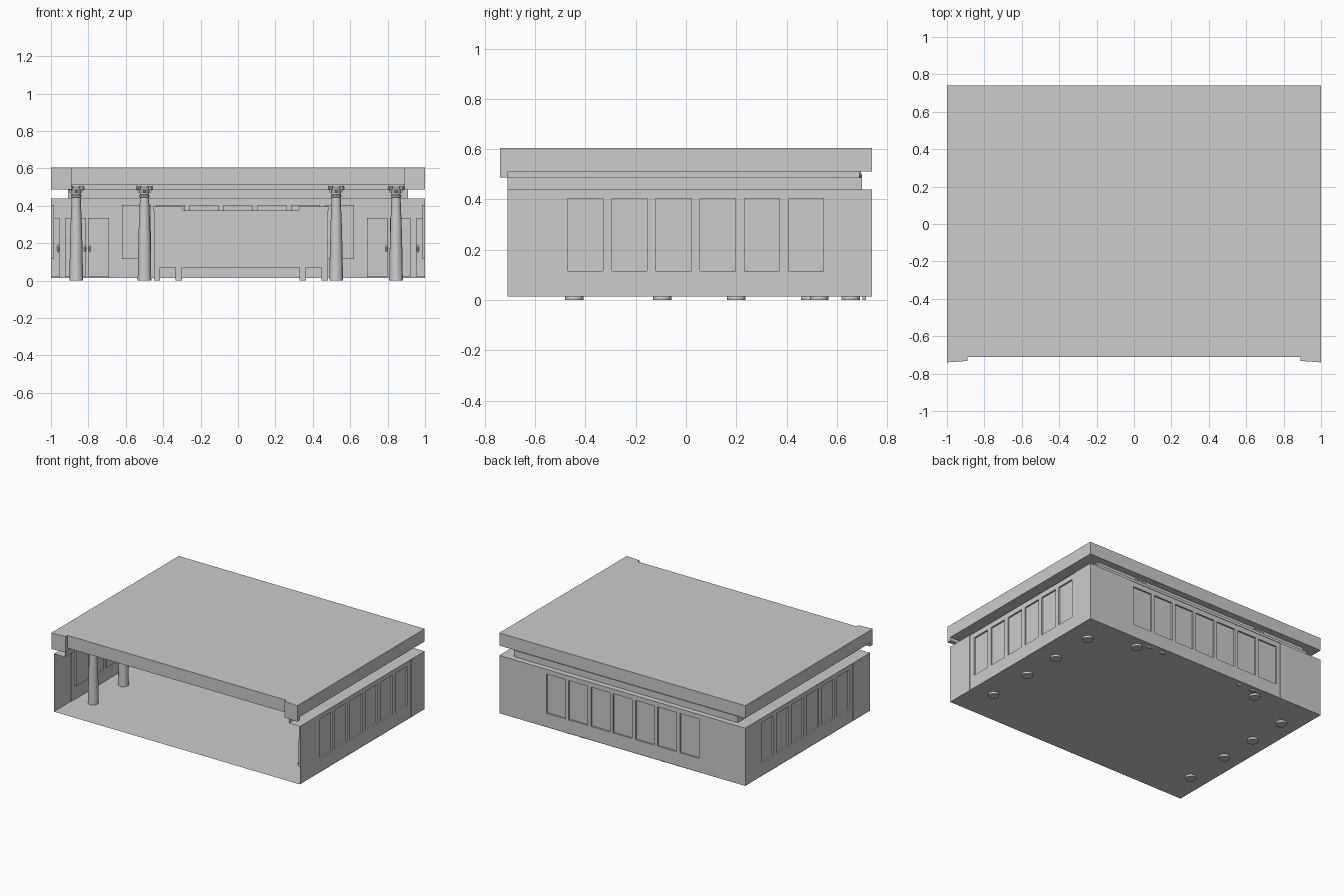
import bpy, bmesh, math
from mathutils import Vector

if "Cube" in bpy.data.objects:
    bpy.data.objects.remove(bpy.data.objects["Cube"])


def finish(name, bm, smooth=False):
    bmesh.ops.recalc_face_normals(bm, faces=bm.faces)
    me = bpy.data.meshes.new(name)
    bm.to_mesh(me)
    bm.free()
    ob = bpy.data.objects.new(name, me)
    bpy.context.collection.objects.link(ob)
    if smooth:
        bpy.context.view_layer.objects.active = ob
        ob.select_set(True)
        bpy.ops.object.shade_smooth_by_angle(angle=math.radians(35))
        ob.select_set(False)
    return ob


def add_box(bm, x0, x1, y0, y1, z0, z1):
    r = bmesh.ops.create_cube(bm, size=1)
    for v in r["verts"]:
        v.co = Vector((x1 if v.co.x > 0 else x0,
                       y1 if v.co.y > 0 else y0,
                       z1 if v.co.z > 0 else z0))


def box(name, *dims):
    bm = bmesh.new()
    add_box(bm, *dims)
    return finish(name, bm)


def push(bm, test, offset):
    faces = [f for f in bm.faces if test(f.calc_center_median())]
    r = bmesh.ops.extrude_face_region(bm, geom=faces)
    bmesh.ops.translate(bm, vec=offset,
                        verts=[g for g in r["geom"] if isinstance(g, bmesh.types.BMVert)])
    old = [f for f in faces if f.is_valid]
    if old:
        bmesh.ops.delete(bm, geom=old, context="FACES_ONLY")


# wall sheet: middle section slightly set in, with a row of sunken panels
def wall(name, ends, section, centres, width, axis, outer):
    half = width / 2
    us = sorted(list(ends) + list(section) + [c + s * half for c in centres for s in (-1, 1)])
    zs = [0.015, 0.115, 0.403, 0.44]

    def pt(u, z):
        return (outer, u, z) if axis == 1 else (u, outer, z)

    bm = bmesh.new()
    rows = [[bm.verts.new(pt(u, z)) for u in us] for z in zs]
    for a, b in zip(rows, rows[1:]):
        for i in range(len(us) - 1):
            bm.faces.new((a[i], a[i + 1], b[i + 1], b[i]))
    inward = Vector(pt(0, 0)).normalized() * -1
    push(bm, lambda c: section[0] < c[axis] < section[1], inward * 0.004)
    push(bm, lambda c: abs(c.z - 0.259) < 0.05 and
         any(abs(c[axis] - k) < half * 0.5 for k in centres), inward * 0.012)
    return finish(name, bm)


side_centres = [-0.40 + 0.1755 * i for i in range(6)]
back_centres = [-0.543 + 0.181 * i for i in range(7)]
for side, s in (("left", -1), ("right", 1)):
    wall(side + "_wall", (-0.71, 0.74), (-0.51, 0.585), side_centres, 0.14, 1, s)
wall("back_wall", (-1, 1), (-0.65, 0.65), back_centres, 0.155, 0, 0.74)

# floor sheet
bm = bmesh.new()
bm.faces.new([bm.verts.new(p) for p in
              ((-1, -0.71, 0.015), (1, -0.71, 0.015), (1, 0.74, 0.015), (-1, 0.74, 0.015))])
finish("floor", bm)

# stepped ledge and frieze above the walls, swept round three sides
bm = bmesh.new()
steps = [(1, 0.74, 0.44), (0.91, 0.70, 0.44), (0.91, 0.70, 0.487),
         (0.89, 0.69, 0.487), (0.89, 0.69, 0.512)]
rows = [[bm.verts.new(p) for p in ((-x, -0.71, z), (-x, y, z), (x, y, z), (x, -0.71, z))]
        for x, y, z in steps]
for a, b in zip(rows, rows[1:]):
    for i in range(3):
        bm.faces.new((a[i], a[i + 1], b[i + 1], b[i]))
finish("frieze", bm)

# roof slab and the two front corner blocks
box("roof", -1, 1, -0.71, 0.74, 0.512, 0.605)
for side, s in (("left", -1), ("right", 1)):
    ob = box(side + "_corner_block", min(s, s * 0.89), max(s, s * 0.89),
             -0.74, -0.708, 0.487, 0.605)
    for v in ob.data.vertices:
        if abs(v.co.x) < 0.95 and v.co.y < -0.73:
            v.co.y = -0.732


# column: turned shaft and bell, square top slab, corner scrolls and leaves
def column(name, x, y):
    bm = bmesh.new()
    profile = [(0, 0), (0.037, 0), (0.036, 0.02), (0.034, 0.15), (0.030, 0.30), (0.024, 0.445),
               (0.028, 0.448), (0.028, 0.456), (0.024, 0.46), (0.027, 0.48),
               (0.038, 0.503), (0, 0.503)]
    n = 24
    rings = []
    for r, z in profile:
        if r == 0:
            rings.append([bm.verts.new((0, 0, z))] * n)
        else:
            rings.append([bm.verts.new((r * math.cos(math.tau * i / n),
                                        r * math.sin(math.tau * i / n), z)) for i in range(n)])
    for a, b in zip(rings, rings[1:]):
        for i in range(n):
            j = (i + 1) % n
            bm.faces.new(list(dict.fromkeys((a[i], a[j], b[j], b[i]))))
    add_box(bm, -0.042, 0.042, -0.042, 0.042, 0.502, 0.512)
    for i in range(8):
        ang = math.tau * i / 8
        scroll = i % 2 == 1
        r = bmesh.ops.create_cone(bm, cap_ends=True, segments=10, depth=0.014,
                                  radius1=0.011 if scroll else 0.007,
                                  radius2=0.011 if scroll else 0.007)
        d = 0.046 if scroll else 0.031
        for v in r["verts"]:
            px, py, pz = v.co
            t, u = d + px, pz
            v.co = Vector((t * math.cos(ang) - u * math.sin(ang),
                           t * math.sin(ang) + u * math.cos(ang),
                           (0.494 if scroll else 0.478) + py))
    ob = finish(name, bm, True)
    ob.location = (x, y, 0)


spots = [(-0.865, y) for y in (-0.445, -0.095, 0.2, 0.495)]
spots += [(0.845, y) for y in (-0.445, -0.095, 0.2, 0.53)]
spots += [(-0.5, 0.655), (0.525, 0.655)]
for i, (x, y) in enumerate(spots):
    column("column_%d" % (i + 1), x, y)

# footed side units flanking a large framed board on the back wall
for name, x0, x1 in (("left_unit", -0.45, -0.30), ("right_unit", 0.33, 0.48)):
    bm = bmesh.new()
    add_box(bm, x0, x1, 0.702, 0.716, 0.07, 0.375)
    add_box(bm, x0, x0 + 0.033, 0.702, 0.716, 0, 0.07)
    add_box(bm, x1 - 0.033, x1, 0.702, 0.716, 0, 0.07)
    add_box(bm, x0 - 0.005, x1 + 0.005, 0.698, 0.718, 0.375, 0.395)
    finish(name, bm)
box("board", -0.30, 0.33, 0.706, 0.716, 0.09, 0.355)
bm = bmesh.new()
add_box(bm, -0.30, 0.33, 0.702, 0.718, 0.07, 0.09)
add_box(bm, -0.30, 0.33, 0.702, 0.718, 0.355, 0.375)
finish("board_frame", bm)

# doors with raised leaves and knobs in the back corners
for side, s in (("left", -1), ("right", 1)):
    for i, (a, b) in enumerate(((0.69, 0.80), (0.812, 0.922), (0.955, 0.998))):
        lo, hi = (a, b) if s > 0 else (-b, -a)
        bm = bmesh.new()
        add_box(bm, lo, hi, 0.724, 0.737, 0.018, 0.335)
        if i < 2:
            add_box(bm, lo + 0.012, hi - 0.012, 0.719, 0.725, 0.03, 0.322)
        knob_x = s * (b - 0.006 if i == 0 else a + 0.006)
        r = bmesh.ops.create_uvsphere(bm, u_segments=10, v_segments=6, radius=0.012)
        for v in r["verts"]:
            v.co = Vector((v.co.x * 0.6 + knob_x, v.co.y * 0.6 + 0.717, v.co.z * 1.6 + 0.17))
        finish("%s_door_leaf_%d" % (side, i + 1), bm)
